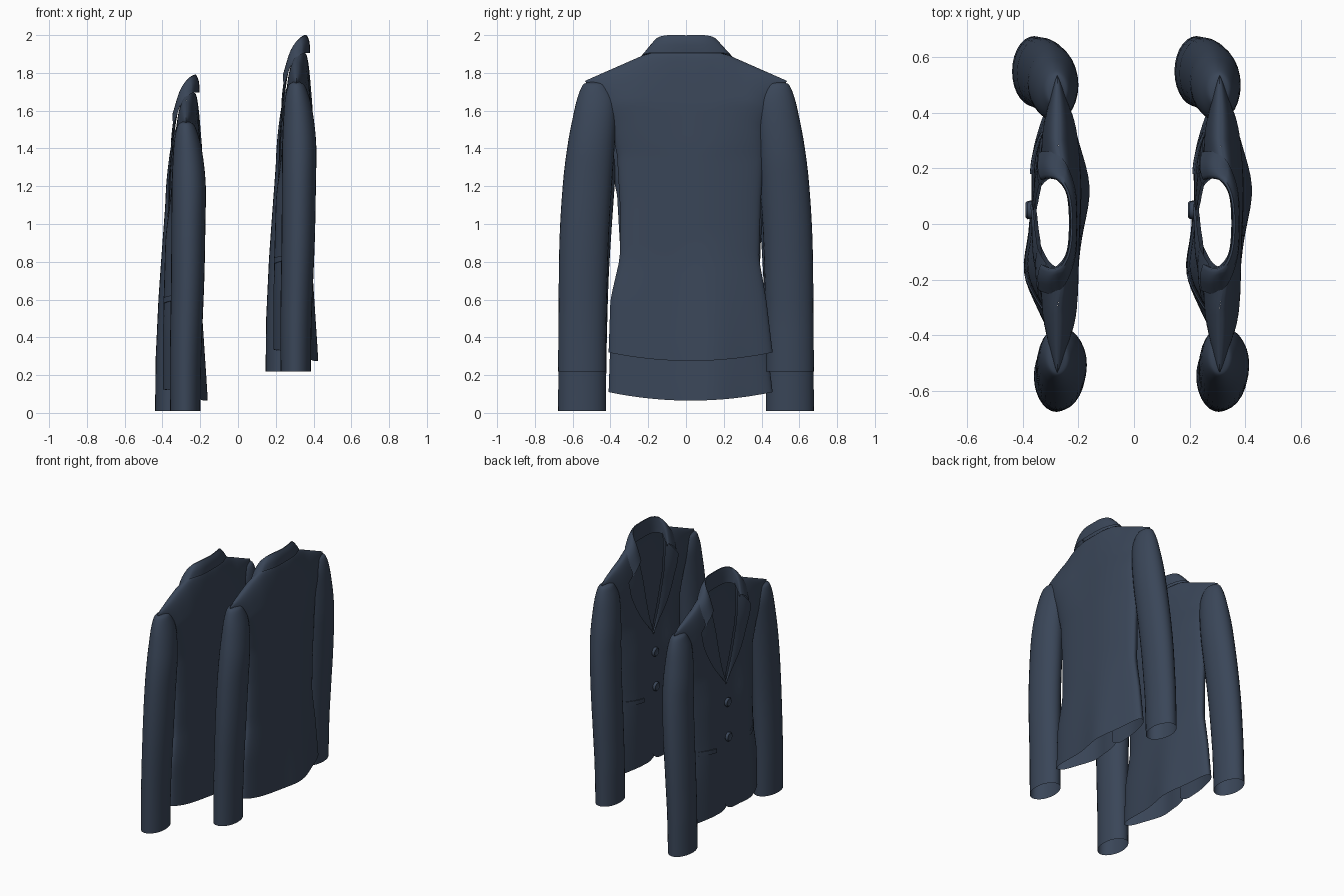
import bpy, bmesh, math
from mathutils import Vector

if "Cube" in bpy.data.objects:
    bpy.data.objects.remove(bpy.data.objects["Cube"])

cloth = bpy.data.materials.new("navy_cloth")
cloth.diffuse_color = (0.042, 0.061, 0.098, 1)
cloth.use_nodes = True
cloth.node_tree.nodes["Principled BSDF"].inputs["Base Color"].default_value = cloth.diffuse_color


def tab(t, z):
    """Linear interpolation in a list of (z, value)."""
    if z <= t[0][0]:
        return t[0][1]
    for (a, va), (b, vb) in zip(t, t[1:]):
        if z <= b:
            return va + (vb - va) * (z - a) / (b - a)
    return t[-1][1]


def spline(pts, n):
    """Catmull-Rom through points, n steps per span."""
    p = [Vector(q) for q in pts]
    p = [2 * p[0] - p[1]] + p + [2 * p[-1] - p[-2]]
    out = []
    for i in range(1, len(p) - 2):
        a, b, c, d = p[i - 1:i + 3]
        for k in range(n):
            t = k / n
            out.append(0.5 * (2 * b + (c - a) * t + (2 * a - 5 * b + 4 * c - d) * t * t
                              + (3 * b - a - 3 * c + d) * t ** 3))
    return out + [p[-2]]


def grid_object(name, grids, off, closed=False):
    """Object made of one or more grids of points."""
    bm = bmesh.new()
    for rows in grids:
        vs = [[bm.verts.new(p) for p in r] for r in rows]
        for a, b in zip(vs, vs[1:]):
            n = len(a)
            for j in range(n if closed else n - 1):
                k = (j + 1) % n
                bm.faces.new((a[j], a[k], b[k], b[j]))
    bmesh.ops.remove_doubles(bm, verts=bm.verts, dist=0.0008)
    bmesh.ops.recalc_face_normals(bm, faces=bm.faces)
    mid = Vector((0.03, 0, 0))
    if closed:
        mid = sum((v.co for v in bm.verts), Vector()) / len(bm.verts)
    s = 0
    for f in bm.faces:
        d = f.calc_center_median() - mid
        d.z = 0
        s += f.normal.dot(d) * f.calc_area()
    if s < 0:
        bmesh.ops.reverse_faces(bm, faces=bm.faces)
    me = bpy.data.meshes.new(name)
    bm.to_mesh(me)
    bm.free()
    me.materials.append(cloth)
    ob = bpy.data.objects.new(name, me)
    ob.location = off
    bpy.context.collection.objects.link(ob)
    bpy.context.view_layer.objects.active = ob
    bpy.ops.object.select_all(action='DESELECT')
    ob.select_set(True)
    bpy.ops.object.shade_smooth_by_angle(angle=math.radians(55))


# Body outline tables over height
NEG = [(.1, -.41), (.38, -.40), (.58, -.35), (.85, -.35), (1.1, -.365), (1.25, -.40), (1.4, -.46), (1.54, -.535)]
POS = [(.1, .46), (.38, .425), (.58, .387), (.85, .395), (1.1, .41), (1.25, .42), (1.4, .465), (1.54, .535)]
FRONT = [(.1, -.075), (.6, -.075), (.9, -.067), (1.15, -.052), (1.4, -.042), (1.7, -.05)]
BACK = [(.1, .095), (.6, .085), (1.2, .095), (1.7, .09)]
FOLD = [(1.05, 0), (1.2, .05), (1.4, .105), (1.6, .15), (1.72, .17)]


def ztop(y):
    return 1.695 - max(0, abs(y) - .2) * .44


def shift(z):
    return .06 * min(1, max(0, (1.75 - z) / .7))


def bump(y, c, w):
    return math.exp(-((y - c) / w) ** 2)


def surf(y, z, tbl, front):
    """Depth of the front or back cloth at a place."""
    r = min(1, max(0, (z - .11) / (ztop(y) - .11)))
    ze = .11 + 1.43 * r
    a, b = tab(NEG, ze), tab(POS, ze)
    s = min(1, abs((y - (a + b) / 2) / ((b - a) / 2)))
    up = max(0, min(1, (z - 1.15) / .3))
    g = max(0, min(1, (ztop(y) - z) / tab([(.15, .28), (.35, .2)], abs(y)))) ** .4
    d = tab(tbl, z)
    if front:
        low = max(0, min(1, (1.35 - z) / .4))
        d -= low * (.035 * bump(y, -.18, .12) + .01 * bump(y, .24, .1))
    else:
        d += max(.2, 1 - z / .9) * .042 * bump(y, .13, .16)
    m = .025 + (tab([(.1, .06), (.2, .035), (.3, .016)], abs(y)) - .025) * up
    return m + (d - m) * (1 - s ** (2.5 + 3 * up)) ** .5 * g


def rises():
    return [1 - (1 - i / 48) ** 1.8 for i in range(49)]


def back_panel():
    rows = []
    for r in rises():
        ze = .11 + 1.43 * r
        a, b = tab(NEG, ze), tab(POS, ze)
        row = []
        for j in range(37):
            s = math.sin(math.pi / 2 * (j / 18 - 1))
            y = (a + b) / 2 + s * (b - a) / 2
            hem = .065 + .045 * s * s
            z = hem + (ztop(y) - hem) * r
            row.append((surf(y, z, BACK, False), y, z))
        rows.append(row)
    return rows


def front_panel(sg):
    rows = []
    for r in rises():
        ze = .11 + 1.43 * r
        side = tab(POS if sg > 0 else NEG, ze)
        zc = .11 + 1.58 * r
        edge = shift(zc) + sg * tab(FOLD, zc) - sg * .025 * (1 if zc < 1.05 else 0)
        row = []
        for j in range(21):
            t = math.sin(math.pi / 2 * j / 20)
            y = edge + (side - edge) * t
            hem = .11 + .05 * max(0, 1 - abs(y - edge) / .1) ** 2 + .015 * math.sin(math.pi * t)
            z = hem + (ztop(y) - hem) * r
            lap = -.008 * (1 - t) * (1 - r) if sg < 0 else 0
            row.append((surf(y, z, FRONT, True) + lap, y, z))
        rows.append(row)
    return rows


# Sleeve rings: height, depth, side, half depth, half width
SLEEVE = [(.01, .013, .55, .08, .127), (.3, .015, .548, .083, .127), (.7, .026, .54, .088, .13),
          (1.0, .03, .522, .09, .13), (1.2, .032, .503, .09, .125), (1.35, .028, .485, .08, .115),
          (1.45, .022, .477, .066, .1), (1.52, .018, .482, .045, .068), (1.538, .016, .48, .025, .045),
          (1.545, .016, .475, .003, .006)]
SWING = [(0, -.067), (.3, -.06), (.6, -.042), (.9, -.018), (1.1, -.002), (1.35, .008), (1.5, .014)]


def sleeve(sg):
    zs = spline([r[:3] for r in SLEEVE], 4)
    rs = spline([(r[3], r[4], 0) for r in SLEEVE], 4)
    rows = []
    for (z, x, y), q in zip(zs, rs):
        if sg > 0:
            x = tab(SWING, z)
        ang = [2 * math.pi * k / 28 for k in range(28)]
        rows.append([(x + q.x * math.cos(a), sg * y + q.y * math.sin(a), z) for a in ang])
    return rows


def mirror_path(p):
    return [(x, -y, z) for x, y, z in reversed(p[1:])] + p


def collar():
    fold = [(.065, 0, 1.788), (.055, .10, 1.788), (.025, .155, 1.765), (-.015, .165, 1.70), (-.045, .155, 1.60)]
    outer = [(.088, 0, 1.695), (.082, .12, 1.695), (.045, .22, 1.69), (-.005, .255, 1.645), (-.05, .25, 1.52)]
    inner = [(.058, 0, 1.675), (.05, .10, 1.675), (.02, .15, 1.665), (-.01, .16, 1.63), (-.035, .155, 1.57)]
    lines = [spline(mirror_path(p), 5) for p in (inner, fold, outer)]
    rows = []
    for i, f, o in zip(*lines):
        m = f.lerp(o, .45) + Vector((.01 if f.x > .02 else -.008, 0, .01))
        row = spline([i, f, m, o], 3)
        for p in row:
            p.y += shift(p.z) * .5
        rows.append(row)
    return rows


def lapel(sg):
    fold = [(0, .155, 1.62), (0, .105, 1.4), (0, .05, 1.2), (0, -.01, 1.04)]
    outer = [(0, .285, 1.49), (0, .245, 1.37), (0, .14, 1.2), (0, -.008, 1.035)]
    rows = []
    for f, o in zip(spline(fold, 6), spline(outer, 6)):
        row = []
        for k in range(6):
            t = k / 5
            p = f.lerp(o, t)
            y = shift(p.z) + sg * p.y
            x = surf(y, p.z, FRONT, True) - .009 - .03 * t * (1 - t) - (.005 if sg < 0 else 0)
            row.append((x, y, p.z))
        rows.append(row)
    return rows


def pocket(y0, y1, z0, z1, tilt):
    """Thin flap lying on the front cloth, with a folded rim."""
    rows = []
    for i, h in ((0, .0), (0, .007), (1, .007), (1, .0)):
        row = []
        for j in range(9):
            y = y0 + (y1 - y0) * j / 8
            z = (z1 if i else z0) + tilt * j / 8
            row.append((surf(y, z, FRONT, True) - h, y, z))
        rows.append(row)
    return rows


def button(z):
    x = surf(.05, z, FRONT, True) - .006
    rows = []
    for r, d in ((.031, 0), (.033, .010), (.026, .018), (.014, .014), (.001, .014)):
        rows.append([(x - d, .05 + r * math.cos(k * math.pi / 8), z + r * math.sin(k * math.pi / 8))
                     for k in range(16)])
    return rows


# Two identical jackets, one behind and higher
for label, off in (("front", (-.2925, 0, 0)), ("rear", (.2925, 0, .21))):
    pre = label + "_jacket_"
    grid_object(pre + "body", [back_panel(), front_panel(1), front_panel(-1)], off)
    grid_object(pre + "collar", [collar()], off)
    for sg, side in ((1, "right"), (-1, "left")):
        grid_object(pre + side + "_sleeve", [sleeve(sg)], off, True)
        grid_object(pre + side + "_lapel", [lapel(sg)], off)
        grid_object(pre + side + "_pocket", [pocket(sg * .18, sg * .33, .58, .61, .02)], off)
    for i, z in enumerate((.90, .65)):
        grid_object(pre + "button_%d" % (i + 1), [button(z)], off, True)
